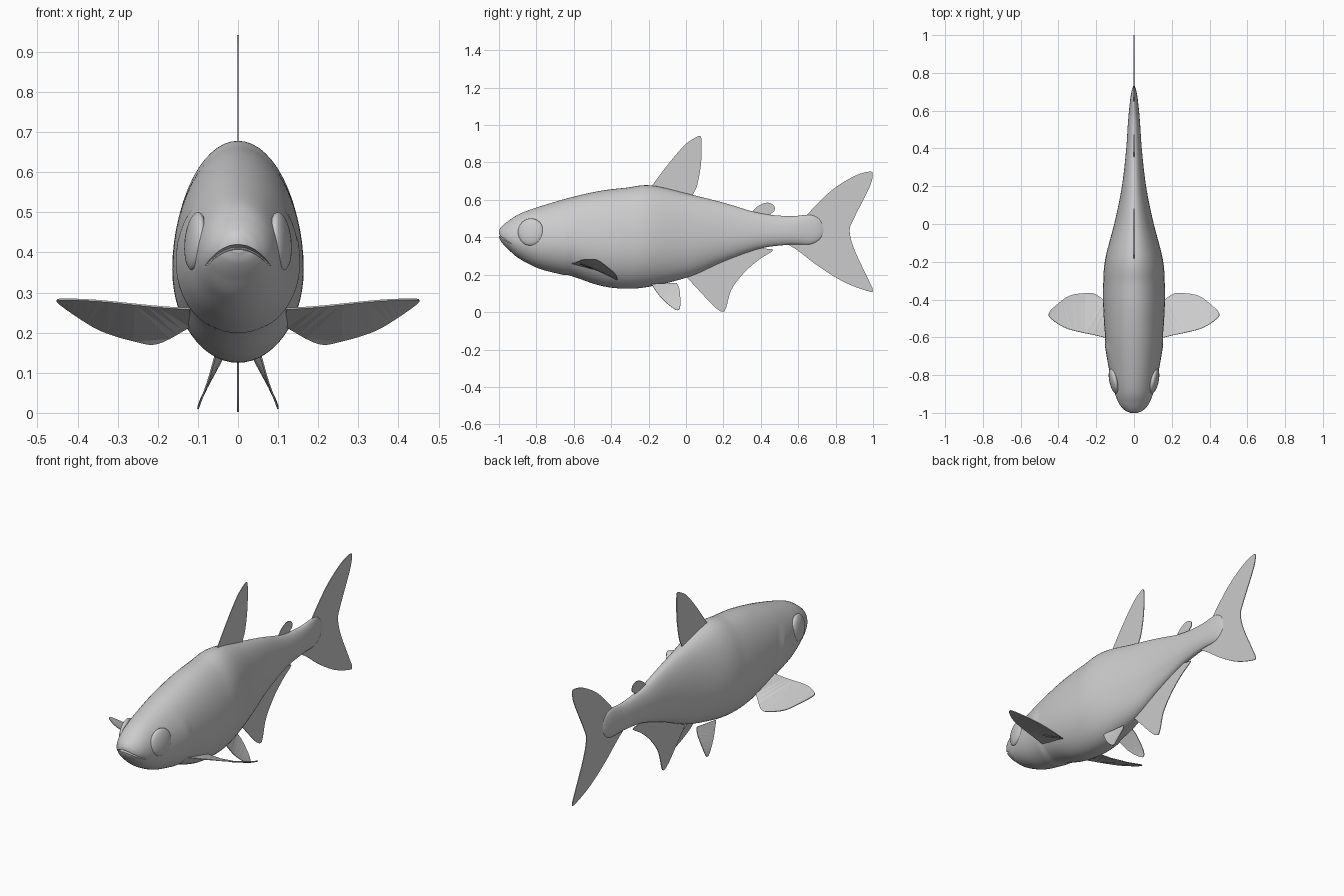
import bpy, bmesh, math
from mathutils import Vector

if "Cube" in bpy.data.objects:
    bpy.data.objects.remove(bpy.data.objects["Cube"])


def spline(pts, n):
    """Catmull-Rom through points of any dimension, n samples per span."""
    p = [Vector(q) for q in pts]
    p = [2 * p[0] - p[1]] + p + [2 * p[-1] - p[-2]]
    out = []
    for i in range(1, len(p) - 2):
        a, b, c, d = p[i - 1:i + 3]
        for k in range(n):
            t = k / n
            out.append(0.5 * (2 * b + (c - a) * t + (2 * a - 5 * b + 4 * c - d) * t * t
                              + (3 * b - a - 3 * c + d) * t ** 3))
    return out + [p[-2]]


def make(name, verts, faces):
    me = bpy.data.meshes.new(name)
    me.from_pydata([tuple(v) for v in verts], [], faces)
    bm = bmesh.new()
    bm.from_mesh(me)
    bmesh.ops.recalc_face_normals(bm, faces=bm.faces)
    bm.to_mesh(me)
    bm.free()
    ob = bpy.data.objects.new(name, me)
    bpy.context.collection.objects.link(ob)
    return ob


def smooth(ob, deg=40):
    bpy.ops.object.select_all(action='DESELECT')
    ob.select_set(True)
    bpy.context.view_layer.objects.active = ob
    bpy.ops.object.shade_smooth_by_angle(angle=math.radians(deg))


def loft(name, rings):
    n = len(rings[0])
    faces = [(i * n + j, i * n + (j + 1) % n, (i + 1) * n + (j + 1) % n, (i + 1) * n + j)
             for i in range(len(rings) - 1) for j in range(n)]
    faces += [tuple(range(n)), tuple(range((len(rings) - 1) * n, len(rings) * n))]
    return make(name, [v for r in rings for v in r], faces)


def mirror(ob):
    md = ob.modifiers.new("mirror", 'MIRROR')
    md.use_bisect_axis[0] = False
    md.use_mirror_merge = False


def fin(name, pts, root=(), both=False):
    """Thin sheet: smooth free edge, straight hidden root."""
    outline = [Vector(p) for p in spline(pts, 5)] + [Vector(p) for p in root]
    bm = bmesh.new()
    vs = [bm.verts.new(p) for p in outline]
    es = [bm.edges.new((vs[i], vs[(i + 1) % len(vs)])) for i in range(len(vs))]
    bmesh.ops.triangle_fill(bm, use_beauty=True, use_dissolve=False, edges=es)
    me = bpy.data.meshes.new(name)
    bm.to_mesh(me)
    bm.free()
    ob = bpy.data.objects.new(name, me)
    bpy.context.collection.objects.link(ob)
    md = ob.modifiers.new("thickness", 'SOLIDIFY')
    md.thickness, md.offset = 0.004, 0
    if both:
        mirror(ob)
    return ob


def flat(pts):
    return [(0, y, z) for y, z in pts]


# body: y, top, bottom, half width
stations = [(-1.0, .438, .40, .02), (-.985, .458, .372, .05), (-.95, .487, .335, .08),
            (-.89, .525, .285, .103), (-.78, .565, .232, .128), (-.62, .612, .195, .15),
            (-.46, .648, .142, .162), (-.32, .665, .125, .163), (-.185, .677, .138, .152),
            (.02, .63, .19, .10), (.2, .585, .27, .064), (.39, .53, .338, .042),
            (.55, .513, .36, .031), (.66, .52, .362, .02), (.71, .50, .385, .011),
            (.735, .46, .42, .002)]
rings = []
for y, top, bot, w in spline([Vector(s) for s in stations], 9):
    mid = bot + 0.43 * (top - bot)
    ring = []
    for j in range(56):
        a = 2 * math.pi * j / 56
        s = math.sin(a)
        x, z = w * math.cos(a), mid + s * ((top - mid) if s > 0 else (mid - bot))
        # raised gill cover with a curved rear edge
        edge = -.61 - 1.6 * (z - .33) ** 2
        k = min(max((edge - y) / .014, 0), 1) * min(max((y + .85) / .2, 0), 1)
        k *= min(max((.52 - z) / .08, 0), 1)
        ring.append((x * (1 + .045 * k), y, mid + (z - mid) * (1 + .03 * k)))
    rings.append(ring)
body = loft("body", rings)

# mouth slit, a frowning arc
slit = []
for i in range(17):
    u = -1 + i / 8
    x, z, back = .085 * u, .422 - .05 * u * u, -.972 + .045 * u * u
    slit.append([(x, -1.1, z + .022), (x, -1.1, z - .022),
                 (x, back, z - .012), (x, back, z - .009)])
cutter = loft("mouth_cutter", slit)
cutter.hide_render = True
cutter.hide_viewport = False
md = body.modifiers.new("mouth", 'BOOLEAN')
md.operation, md.object, md.solver = 'DIFFERENCE', cutter, 'EXACT'
bpy.context.view_layer.objects.active = body
bpy.ops.object.modifier_apply(modifier="mouth")
bpy.data.objects.remove(cutter)
smooth(body)

# eyes
for side, label in ((1, "left"), (-1, "right")):
    bpy.ops.mesh.primitive_uv_sphere_add(segments=32, ring_count=20, radius=1,
                                         location=(side * .106, -.83, .428))
    eye = bpy.context.object
    eye.name = label + "_eye"
    eye.scale = (.024, .07, .073)
    eye.rotation_euler = (0, side * -.1, side * -.2)
    smooth(eye)

# fins on the centre line
fin("dorsal_fin", flat([(-.19, .665), (-.10, .785), (-.01, .89), (.045, .93), (.077, .94),
                        (.083, .90), (.08, .79), (.06, .68), (.04, .635)]),
    flat([(.03, .60), (-.15, .63)]))
fin("adipose_fin", flat([(.35, .535), (.39, .57), (.435, .585), (.468, .572), (.474, .545),
                         (.455, .527)]), flat([(.44, .50), (.36, .51)]))
fin("anal_fin", flat([(0, .19), (.07, .115), (.15, .03), (.195, .002), (.215, .025), (.243, .12),
                      (.31, .21), (.39, .28), (.465, .33), (.42, .34)]),
    flat([(.39, .36), (.2, .3), (.02, .22)]))
fin("tail_fin", flat([(.63, .50), (.70, .577), (.79, .66), (.9, .727), (.98, .751), (.998, .735),
                      (.98, .665), (.9, .505), (.875, .435), (.9, .335), (.97, .185),
                      (.998, .122), (.98, .11), (.85, .158), (.715, .24), (.61, .32), (.55, .36)]),
    flat([(.56, .40), (.60, .45)]))

# paired fins
fin("pectoral_fins", [(.12, -.61, .26), (.2, -.59, .265), (.35, -.555, .28), (.434, -.505, .283),
                      (.45, -.47, .277), (.40, -.42, .24), (.34, -.38, .205), (.26, -.367, .18),
                      (.2, -.375, .173), (.12, -.44, .215)], both=True)
fin("pelvic_fins", [(.055, -.185, .15), (.073, -.14, .085), (.09, -.09, .037), (.1, -.045, .01),
                    (.09, -.03, .04), (.047, -.035, .12), (.03, -.05, .155)], both=True)
